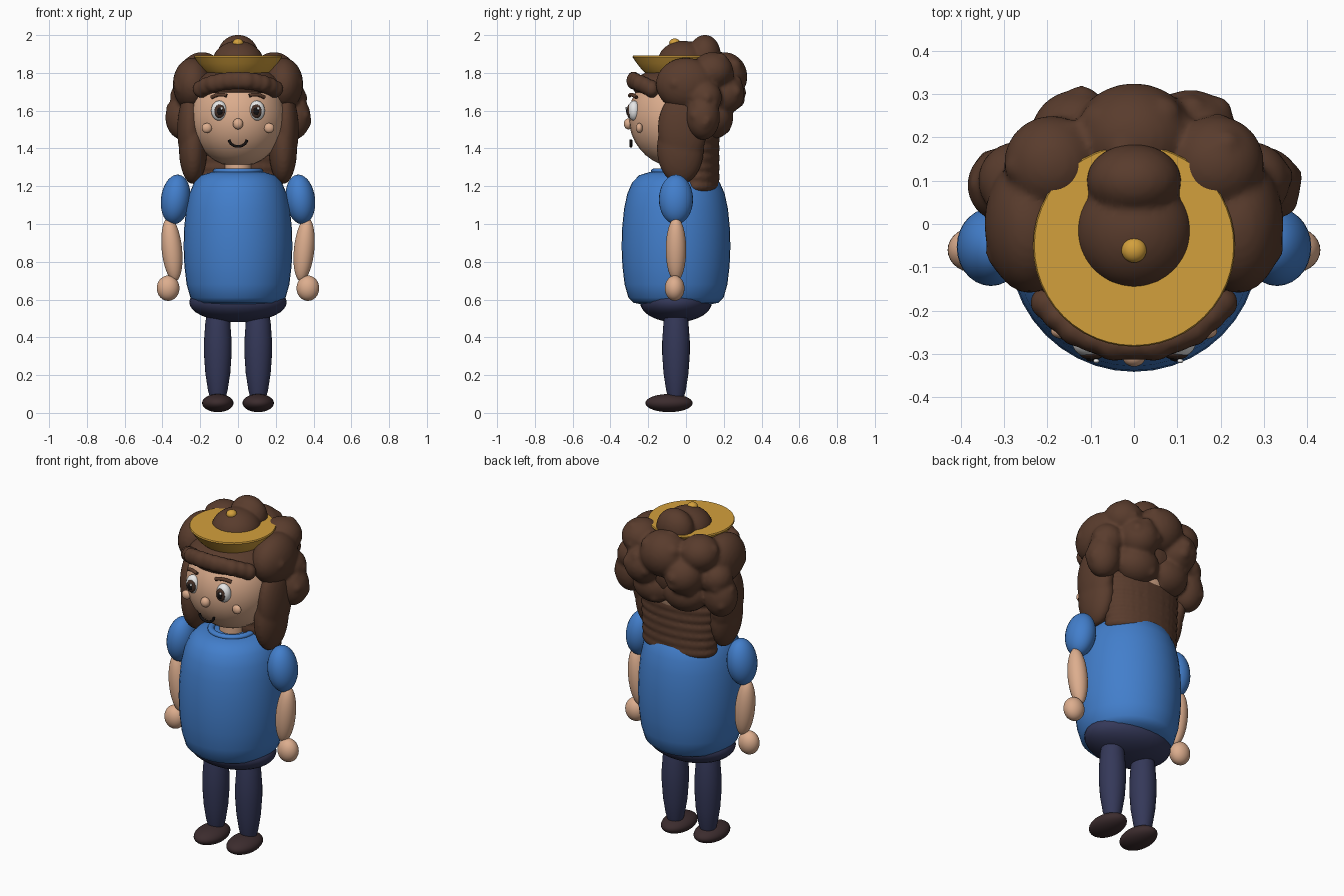
import bpy, bmesh, math, random
from mathutils import Matrix, Vector, Euler

random.seed(4)
cube = bpy.data.objects.get("Cube")
if cube:
    bpy.data.objects.remove(cube, do_unlink=True)


def material(name, r, g, b):
    m = bpy.data.materials.new(name)
    m.use_nodes = True
    m.diffuse_color = (r, g, b, 1)
    bsdf = m.node_tree.nodes["Principled BSDF"]
    bsdf.inputs["Base Color"].default_value = (r, g, b, 1)
    bsdf.inputs["Roughness"].default_value = 0.7
    return m


BLUE = material("shirt blue", 0.055, 0.21, 0.6)
SKIN = material("skin", 0.72, 0.42, 0.27)
HAIR = material("hair brown", 0.1, 0.045, 0.026)
GOLD = material("gold", 0.65, 0.35, 0.045)
NAVY = material("trouser navy", 0.035, 0.04, 0.1)
SHOE = material("shoe brown", 0.045, 0.025, 0.027)
WHITE = material("eye white", 0.8, 0.8, 0.8)
IRIS = material("iris brown", 0.06, 0.03, 0.02)
BLACK = material("pupil black", 0.008, 0.006, 0.006)


def finish(name, bm, mat, sharp=50):
    """Turn a bmesh into a smooth shaded object."""
    me = bpy.data.meshes.new(name)
    bmesh.ops.recalc_face_normals(bm, faces=bm.faces)
    bm.to_mesh(bm and me)
    bm.free()
    me.materials.append(mat)
    ob = bpy.data.objects.new(name, me)
    bpy.context.collection.objects.link(ob)
    bpy.ops.object.select_all(action='DESELECT')
    ob.select_set(True)
    bpy.context.view_layer.objects.active = ob
    bpy.ops.object.shade_smooth_by_angle(angle=math.radians(sharp))
    return ob


def add_ball(bm, loc, size, rot=(0, 0, 0), u=28, v=18):
    mat = Matrix.LocRotScale(Vector(loc), Euler(rot), Vector(size))
    bmesh.ops.create_uvsphere(bm, u_segments=u, v_segments=v, radius=1, matrix=mat)


def ball(name, loc, size, mat, rot=(0, 0, 0)):
    bm = bmesh.new()
    add_ball(bm, loc, size, rot)
    return finish(name, bm, mat)


def pair(name, loc, size, mat, tilt=0):
    """The same ellipsoid on both sides of the body."""
    for side, s in (("left", 1), ("right", -1)):
        ball(side + "_" + name, (s * loc[0], loc[1], loc[2]), size, mat, (0, s * tilt, 0))


def lathe(name, profile, mat, x=0, y=0, steps=40, sharp=50):
    bm = bmesh.new()
    verts = [bm.verts.new((r, 0, z)) for r, z in profile]
    edges = [bm.edges.new(p) for p in zip(verts, verts[1:])]
    bmesh.ops.spin(bm, geom=verts + edges, cent=(0, 0, 0), axis=(0, 0, 1),
                   angle=math.tau, steps=steps)
    bmesh.ops.remove_doubles(bm, verts=bm.verts, dist=0.0005)
    bmesh.ops.translate(bm, verts=bm.verts, vec=(x, y, 0))
    return finish(name, bm, mat, sharp)


def tube(name, pts, radius, mat):
    cu = bpy.data.curves.new(name, 'CURVE')
    cu.dimensions = '3D'
    cu.bevel_depth = radius
    cu.bevel_resolution = 3
    cu.use_fill_caps = True
    sp = cu.splines.new('POLY')
    sp.points.add(len(pts) - 1)
    for p, co in zip(sp.points, pts):
        p.co = (*co, 1)
    cu.materials.append(mat)
    ob = bpy.data.objects.new(name, cu)
    bpy.context.collection.objects.link(ob)
    return ob


def hair(name, blobs, bumps=0):
    """Fuse overlapping blobs, with small random curls on them, into one mass."""
    bm = bmesh.new()
    for loc, size in blobs:
        add_ball(bm, loc, size)
        for _ in range(bumps):
            d = Vector((random.gauss(0, 1), random.gauss(0, 1), random.gauss(0, 1))).normalized()
            at = [c + k * a * 0.72 for c, k, a in zip(loc, d, size)]
            add_ball(bm, at, [min(size) * 0.38] * 3, u=16, v=10)
    ob = finish(name, bm, HAIR, 180)
    re = ob.modifiers.new("fuse", 'REMESH')
    re.mode = 'VOXEL'
    re.voxel_size = 0.011
    re.use_smooth_shade = True
    sm = ob.modifiers.new("soften", 'SMOOTH')
    sm.iterations = 4
    return ob


def both(*blobs):
    """Add the mirror image of each blob."""
    return [((s * l[0], l[1], l[2]), sz) for l, sz in blobs for s in (1, -1)]


# Body
lathe("shirt", [(0, 0.565), (0.16, 0.57), (0.225, 0.583), (0.252, 0.61), (0.272, 0.68),
                (0.284, 0.78), (0.288, 0.88), (0.285, 0.98), (0.275, 1.08), (0.258, 1.16),
                (0.232, 1.22), (0.195, 1.258), (0.14, 1.275), (0, 1.28)], BLUE, y=-0.053)
ball("hips", (0, -0.053, 0.585), (0.258, 0.19, 0.105), NAVY)
lathe("collar", [(0.115 + 0.018 * math.cos(a * math.tau / 12),
                  1.28 + 0.014 * math.sin(a * math.tau / 12)) for a in range(13)], BLUE, y=-0.053)
lathe("neck", [(0.07, 1.25), (0.07, 1.4)], SKIN, y=-0.053)

# Limbs
for side, s in (("left", 1), ("right", -1)):
    lathe(side + "_leg", [(0, 0.07), (0.04, 0.075), (0.052, 0.12), (0.066, 0.21), (0.073, 0.31),
                          (0.073, 0.38), (0.066, 0.48), (0.05, 0.57), (0, 0.58)],
          NAVY, x=s * 0.107, y=-0.053, steps=28)
pair("shoe", (0.107, -0.09, 0.052), (0.083, 0.125, 0.048), SHOE)
pair("sleeve", (0.33, -0.053, 1.13), (0.078, 0.09, 0.132), BLUE, -0.12)
pair("forearm", (0.35, -0.053, 0.865), (0.054, 0.054, 0.17), SKIN, 0.1)
pair("hand", (0.37, -0.06, 0.66), (0.06, 0.052, 0.067), SKIN)

# Face
ball("head", (0, -0.053, 1.565), (0.25, 0.25, 0.262), SKIN)
ball("nose", (0, -0.305, 1.53), (0.027, 0.024, 0.029), SKIN)
pair("cheek", (0.165, -0.247, 1.508), (0.027, 0.018, 0.026), SKIN)
pair("eye", (0.1, -0.275, 1.6), (0.042, 0.033, 0.053), WHITE)
pair("iris", (0.097, -0.3, 1.597), (0.028, 0.013, 0.036), IRIS)
pair("pupil", (0.097, -0.308, 1.597), (0.016, 0.009, 0.021), BLACK)
for side, s in (("left", 1), ("right", -1)):
    ball(side + "_eye_glint", (s * 0.097 + 0.01, -0.316, 1.612), (0.007, 0.005, 0.008), WHITE)
    arc = [s * (0.06 + 0.01 * i) for i in range(9)]
    tube(side + "_brow", [(x, -0.06 - math.sqrt(0.0605 - x * x),
                           1.685 - 6 * (abs(x) - 0.09) ** 2) for x in arc], 0.01, HAIR)
tube("mouth", [(0.047 * math.sin(a / 10), -0.292, 1.448 - 0.037 * math.cos(a / 10))
               for a in range(-15, 16, 2)], 0.0075, BLACK)

# Hair masses
hair("curls", both(
    ((0.24, 0.0, 1.74), (0.105, 0.16, 0.14)),
    ((0.29, 0.09, 1.565), (0.095, 0.09, 0.12)),
    ((0.19, 0.14, 1.81), (0.11, 0.11, 0.1)),
    ((0.13, 0.2, 1.69), (0.11, 0.11, 0.11)),
    ((0.27, 0.1, 1.67), (0.09, 0.09, 0.09)),
    ((0.1, 0.14, 1.56), (0.13, 0.11, 0.11)),
) + [((0, 0.2, 1.78), (0.14, 0.125, 0.13))], bumps=6)
hair("crown_hair", [((0, 0.03, 1.65), (0.26, 0.2, 0.2)), ((0, -0.05, 1.73), (0.24, 0.235, 0.1))])
hair("back_hair", [((0, 0.055, 1.2 + 0.05 * i), (0.235 + 0.002 * i, 0.125, 0.07))
                   for i in range(8)])
hair("side_locks", both(((0.252, -0.02, 1.5), (0.07, 0.13, 0.2)),
                        ((0.238, -0.03, 1.4), (0.075, 0.125, 0.19))))
fringe = []
for i in range(-5, 6):
    a = i * 0.19
    fringe.append(((0.235 * math.sin(a), -0.045 - 0.235 * math.cos(a), 1.76 - 0.045 * (i / 5) ** 2),
                   (0.05, 0.035 + 0.006 * (i % 2), 0.048)))
hair("fringe", fringe)
hair("top_knot", [((0, -0.015, 1.855), (0.137, 0.137, 0.115)),
                  ((0, 0.1, 1.892), (0.11, 0.085, 0.11))])

# Headpiece
lathe("tiara", [(0, 1.8), (0.165, 1.8), (0.185, 1.818), (0.21, 1.85), (0.233, 1.884),
                (0.23, 1.891), (0, 1.891)], GOLD, y=-0.05, steps=48, sharp=40)
ball("tiara_gem", (0, -0.06, 1.958), (0.029, 0.029, 0.024), GOLD)
